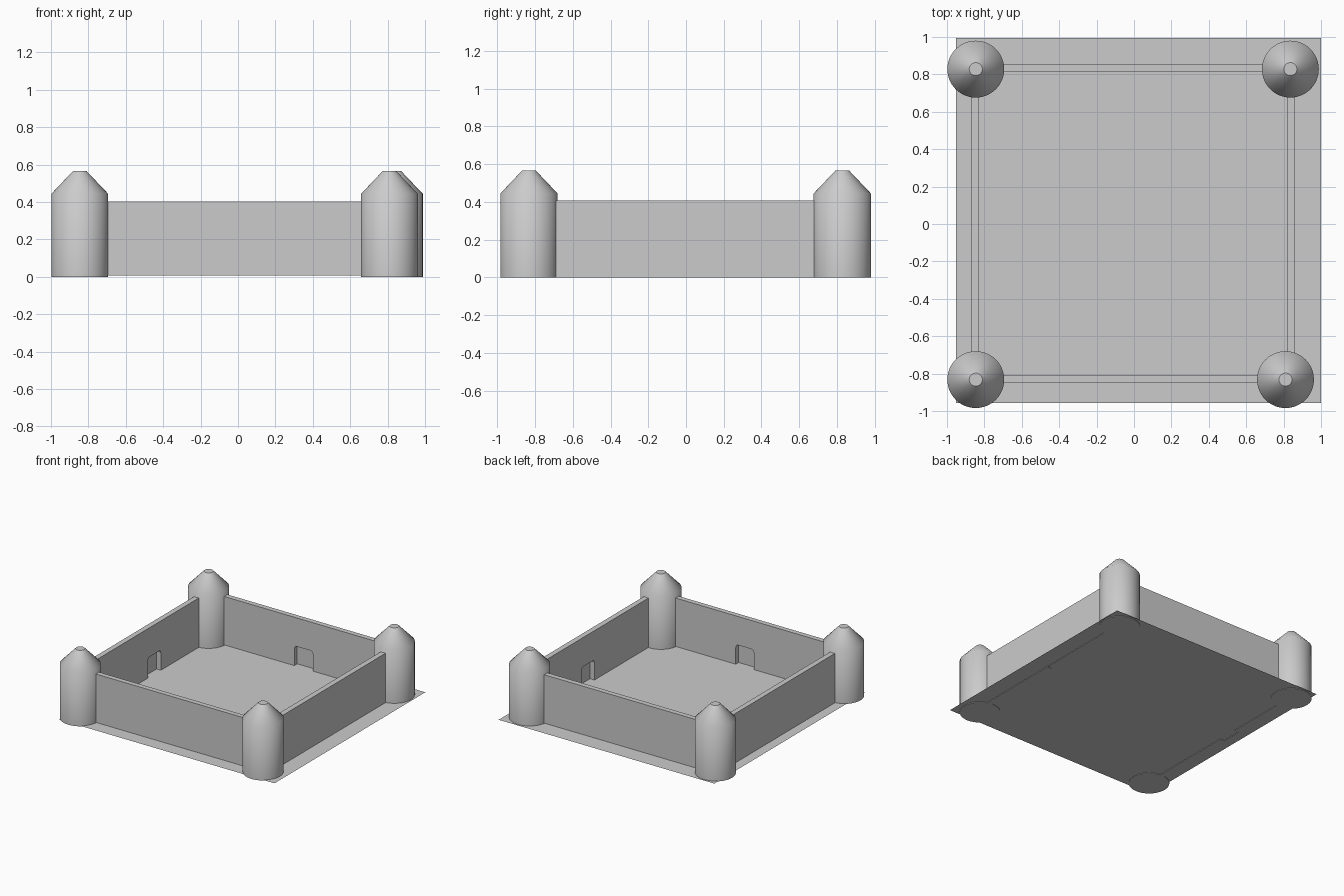
import bpy, bmesh, math
from mathutils import Vector

if "Cube" in bpy.data.objects:
    bpy.data.objects.remove(bpy.data.objects["Cube"])


def make_object(name, bm):
    bmesh.ops.recalc_face_normals(bm, faces=bm.faces)
    mesh = bpy.data.meshes.new(name)
    bm.to_mesh(mesh)
    bm.free()
    ob = bpy.data.objects.new(name, mesh)
    bpy.context.collection.objects.link(ob)
    return ob


def box(name, lo, hi):
    lo, hi = Vector(lo), Vector(hi)
    bm = bmesh.new()
    bmesh.ops.create_cube(bm, size=1)
    for v in bm.verts:
        v.co = (lo + hi) / 2 + v.co * (hi - lo)
    return make_object(name, bm)


def tower(name, x, y):
    # round shaft, sloped roof and small flat cap
    n, bm, rings = 48, bmesh.new(), []
    for r, z in [(0.152, 0), (0.152, 0.444), (0.035, 0.567)]:
        rings.append([bm.verts.new((x + r * math.cos(2 * math.pi * i / n),
                                    y + r * math.sin(2 * math.pi * i / n), z))
                      for i in range(n)])
    for a, b in zip(rings, rings[1:]):
        for i in range(n):
            j = (i + 1) % n
            bm.faces.new((a[i], a[j], b[j], b[i])).smooth = True
    for ring in (rings[0], rings[-1]):
        cap = bm.faces.new(ring)
        for e in cap.edges:
            e.smooth = False
    return make_object(name, bm)


def wall(name, lo, hi, door_axis, door_lo, door_hi, inward):
    # wall with a blind, round-cornered doorway recessed on the courtyard side
    ob = box(name, lo, hi)
    thick = 1 - door_axis
    c_lo, c_hi = [0, 0, -0.1], [0, 0, 0.17]
    c_lo[door_axis], c_hi[door_axis] = door_lo, door_hi
    skin = 0.004
    if inward > 0:
        c_lo[thick], c_hi[thick] = lo[thick] + skin, hi[thick] + 0.05
    else:
        c_lo[thick], c_hi[thick] = lo[thick] - 0.05, hi[thick] - skin
    cutter = box(name + "_cutter", c_lo, c_hi)
    cutter.hide_render = True
    bm = bmesh.new()
    bm.from_mesh(cutter.data)
    corners = [e for e in bm.edges
               if all(v.co.z > 0.1 for v in e.verts)
               and abs((e.verts[0].co - e.verts[1].co)[thick]) > 0.01]
    bmesh.ops.bevel(bm, geom=corners, offset=0.025, segments=4,
                    profile=0.5, affect='EDGES')
    bm.to_mesh(cutter.data)
    bm.free()
    mod = ob.modifiers.new("doorway", 'BOOLEAN')
    mod.operation = 'DIFFERENCE'
    mod.solver = 'EXACT'
    mod.object = cutter
    bpy.context.view_layer.objects.active = ob
    bpy.ops.object.modifier_apply(modifier=mod.name)
    bpy.data.objects.remove(cutter)


# corner towers
for name, x, y in [("tower_back_left", -0.846, 0.828),
                   ("tower_back_right", 0.836, 0.828),
                   ("tower_front_left", -0.846, -0.832),
                   ("tower_front_right", 0.81, -0.832)]:
    tower(name, x, y)

# curtain walls
wall("front_wall", (-0.84, -0.847, 0.008), (0.81, -0.806, 0.404), 0, -0.05, 0.114, 1)
wall("back_wall", (-0.84, 0.814, 0.008), (0.83, 0.856, 0.404), 0, -0.06, 0.108, -1)
wall("left_wall", (-0.872, -0.83, 0), (-0.829, 0.825, 0.408), 1, 0.018, 0.186, 1)
wall("right_wall", (0.818, -0.83, 0), (0.862, 0.825, 0.408), 1, 0.016, 0.184, -1)

# courtyard ground: one thin sheet, split by flush crossing paths
xs = [-0.953, -0.04, 0.11, 1.0]
ys = [-0.956, 0.02, 0.187, 0.995]
bm = bmesh.new()
grid = [[bm.verts.new((x, y, 0.004)) for x in xs] for y in ys]
for j in range(3):
    for i in range(3):
        bm.faces.new((grid[j][i], grid[j][i + 1], grid[j + 1][i + 1], grid[j + 1][i]))
make_object("courtyard_ground", bm)
